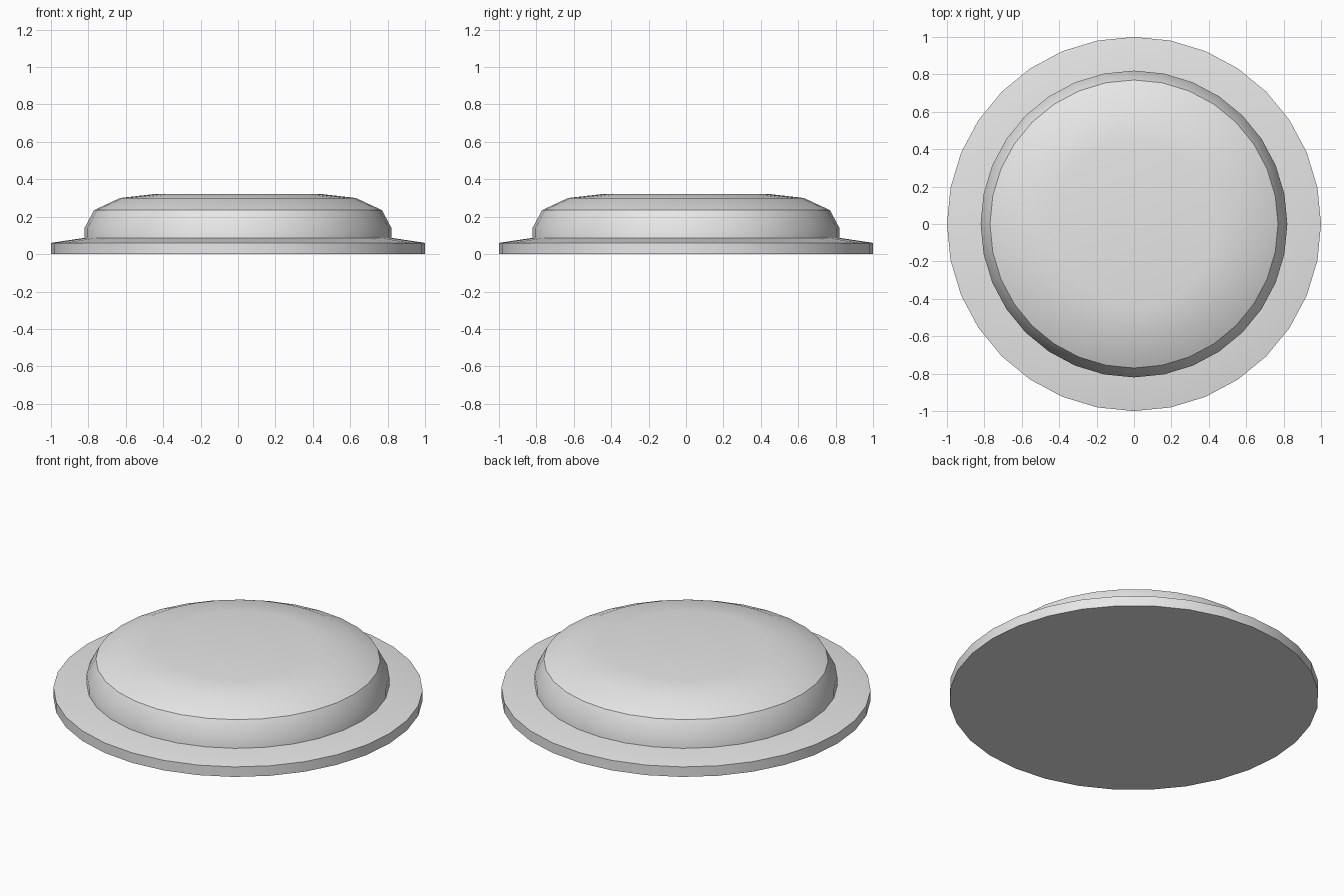
import bpy
import bmesh
from math import radians, tau

SIDES = 32

cube = bpy.data.objects.get("Cube")
if cube:
    bpy.data.objects.remove(cube, do_unlink=True)

# Single plain grey finish
grey = bpy.data.materials.new("light_grey")
grey.use_nodes = True
colour = (0.8, 0.8, 0.8, 1.0)
grey.diffuse_color = colour
grey.node_tree.nodes["Principled BSDF"].inputs["Base Color"].default_value = colour


def turned_part(name, profile):
    """Spin a (radius, height) profile about z and cap both ends."""
    bm = bmesh.new()
    verts = [bm.verts.new((r, 0, z)) for r, z in profile]
    edges = [bm.edges.new(pair) for pair in zip(verts, verts[1:])]
    bmesh.ops.spin(bm, geom=verts + edges, cent=(0, 0, 0), axis=(0, 0, 1),
                   angle=tau, steps=SIDES, use_merge=True)
    bmesh.ops.remove_doubles(bm, verts=bm.verts, dist=1e-4)
    bmesh.ops.holes_fill(bm, edges=[e for e in bm.edges if e.is_boundary], sides=0)
    bmesh.ops.recalc_face_normals(bm, faces=bm.faces)
    mesh = bpy.data.meshes.new(name)
    bm.to_mesh(mesh)
    bm.free()
    mesh.materials.append(grey)
    part = bpy.data.objects.new(name, mesh)
    bpy.context.collection.objects.link(part)
    bpy.ops.object.select_all(action="DESELECT")
    part.select_set(True)
    bpy.context.view_layer.objects.active = part
    bpy.ops.object.shade_smooth_by_angle(angle=radians(30))
    return part


# Wide base with a gently sloping top
turned_part("base_flange", [(1, 0), (1, 0.06), (0.8, 0.09)])

# Rounded cap, sunk slightly into the base
turned_part("domed_cap", [(0.82, 0.05), (0.82, 0.14), (0.77, 0.235),
                          (0.63, 0.3), (0.44, 0.322)])
